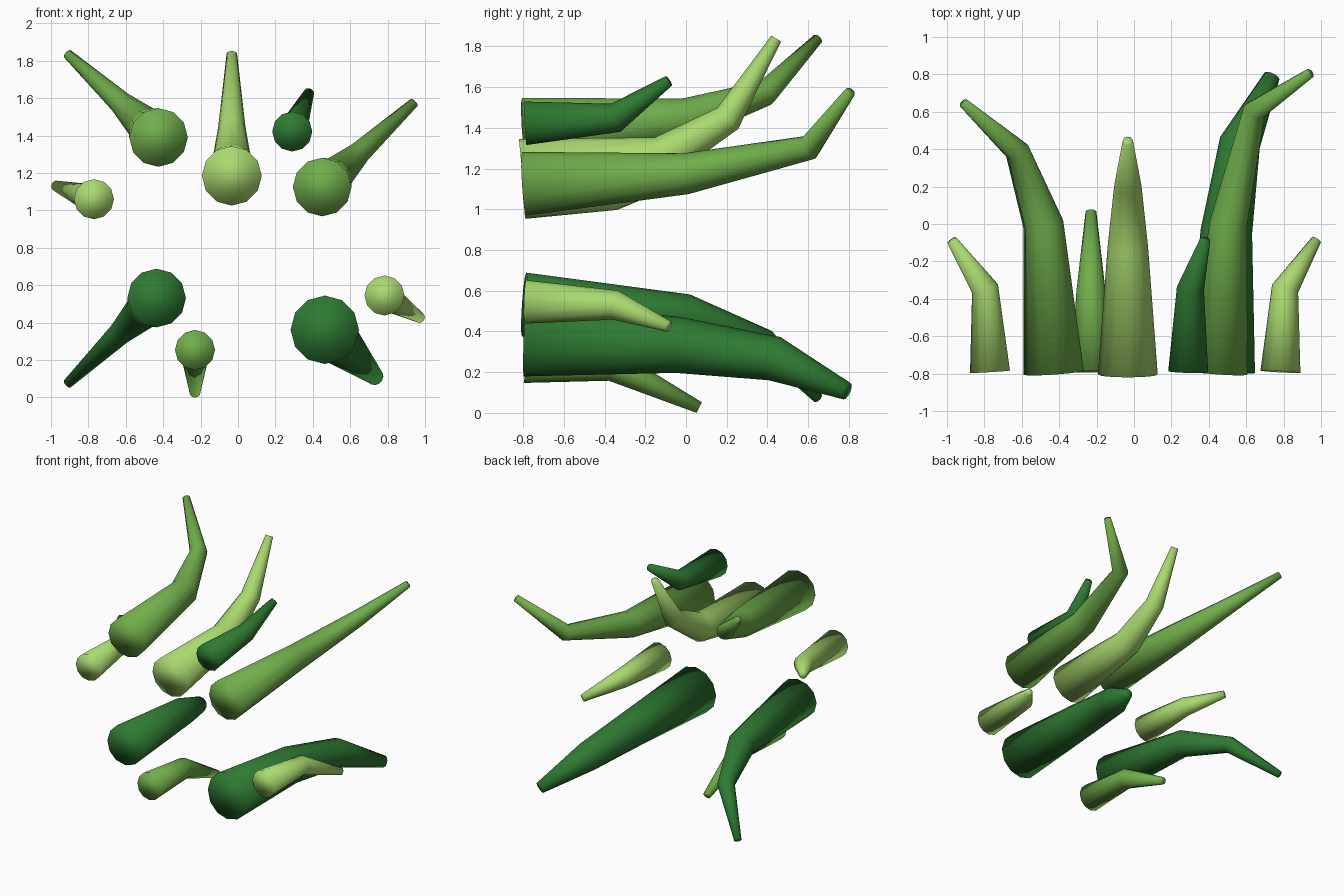
import bpy, bmesh, math
from mathutils import Vector

if "Cube" in bpy.data.objects:
    bpy.data.objects.remove(bpy.data.objects["Cube"])

SIDES = 12


def material(name, rgb):
    m = bpy.data.materials.new(name)
    m.diffuse_color = (*rgb, 1)
    m.use_nodes = True
    m.node_tree.nodes["Principled BSDF"].inputs["Base Color"].default_value = m.diffuse_color
    return m


dark = material("dark green", (0.027, 0.195, 0.032))
mid = material("leaf green", (0.162, 0.42, 0.07))
light = material("light green", (0.40, 0.70, 0.16))


def stalk(name, mat, base, tip, rings):
    """Tapered bent tube; rings = (y, share of the way from base to tip in xz, radius)."""
    bx, bz = base
    tx, tz = tip
    pts = [Vector((bx + (tx - bx) * f, y, bz + (tz - bz) * f)) for y, f, r in rings]
    segs = [(b - a).normalized() for a, b in zip(pts, pts[1:])]
    bm = bmesh.new()
    loops = []
    for i, (p, ring) in enumerate(zip(pts, rings)):
        # ring faces along the mean of the two neighbouring segments
        tangent = (segs[max(i - 1, 0)] + segs[min(i, len(segs) - 1)]).normalized()
        q = Vector((0, 1, 0)).rotation_difference(tangent)
        loop = []
        for k in range(SIDES):
            a = 2 * math.pi * k / SIDES
            loop.append(bm.verts.new(p + q @ Vector((math.cos(a), 0, math.sin(a))) * ring[2]))
        loops.append(loop)
    for lo, hi in zip(loops, loops[1:]):
        for k in range(SIDES):
            n = (k + 1) % SIDES
            bm.faces.new((lo[k], lo[n], hi[n], hi[k]))
    bm.faces.new(loops[0])
    bm.faces.new(loops[-1])
    bmesh.ops.recalc_face_normals(bm, faces=bm.faces)
    for f in bm.faces:
        f.smooth = True
    me = bpy.data.meshes.new(name)
    bm.to_mesh(me)
    bm.free()
    me.materials.append(mat)
    bpy.context.collection.objects.link(bpy.data.objects.new(name, me))


# Large stalks
corner = [(-0.795, 0, 0.157), (0.0, 0.115, 0.104), (0.39, 0.405, 0.064), (0.645, 1, 0.027)]
stalk("upper_left_stalk", mid, (-0.425, 1.39), (-0.91, 1.835), corner)
stalk("lower_left_stalk", dark, (-0.435, 0.532), (-0.91, 0.075), corner)
stalk("upper_right_stalk", mid, (0.45, 1.125), (0.94, 1.575),
      [(-0.795, 0, 0.157), (0.0, 0.11, 0.101), (0.605, 0.395, 0.062), (0.805, 1, 0.027)])
stalk("lower_right_stalk", dark, (0.464, 0.362), (0.737, 0.107),
      [(-0.79, 0, 0.183), (-0.04, 0.11, 0.138), (0.435, 0.375, 0.11), (0.79, 1, 0.044)])
stalk("centre_stalk", light, (-0.033, 1.185), (-0.033, 1.838),
      [(-0.805, 0, 0.16), (-0.12, 0.1, 0.108), (0.205, 0.4, 0.073), (0.443, 1, 0.028)])

# Small stalks with a single bend
small = [(-0.79, 0, 0.107), (-0.345, 0.13, 0.073), (-0.085, 1, 0.028)]
stalk("small_left_stalk", light, (-0.77, 1.06), (-0.975, 1.132), small)
stalk("small_right_stalk", light, (0.783, 0.545), (0.975, 0.425), small)
stalk("small_top_stalk", dark, (0.29, 1.422), (0.38, 1.63), small)
stalk("small_bottom_stalk", mid, (-0.23, 0.254), (-0.23, 0.026),
      [(-0.79, 0, 0.107), (-0.36, 0.09, 0.078), (0.065, 1, 0.029)])
